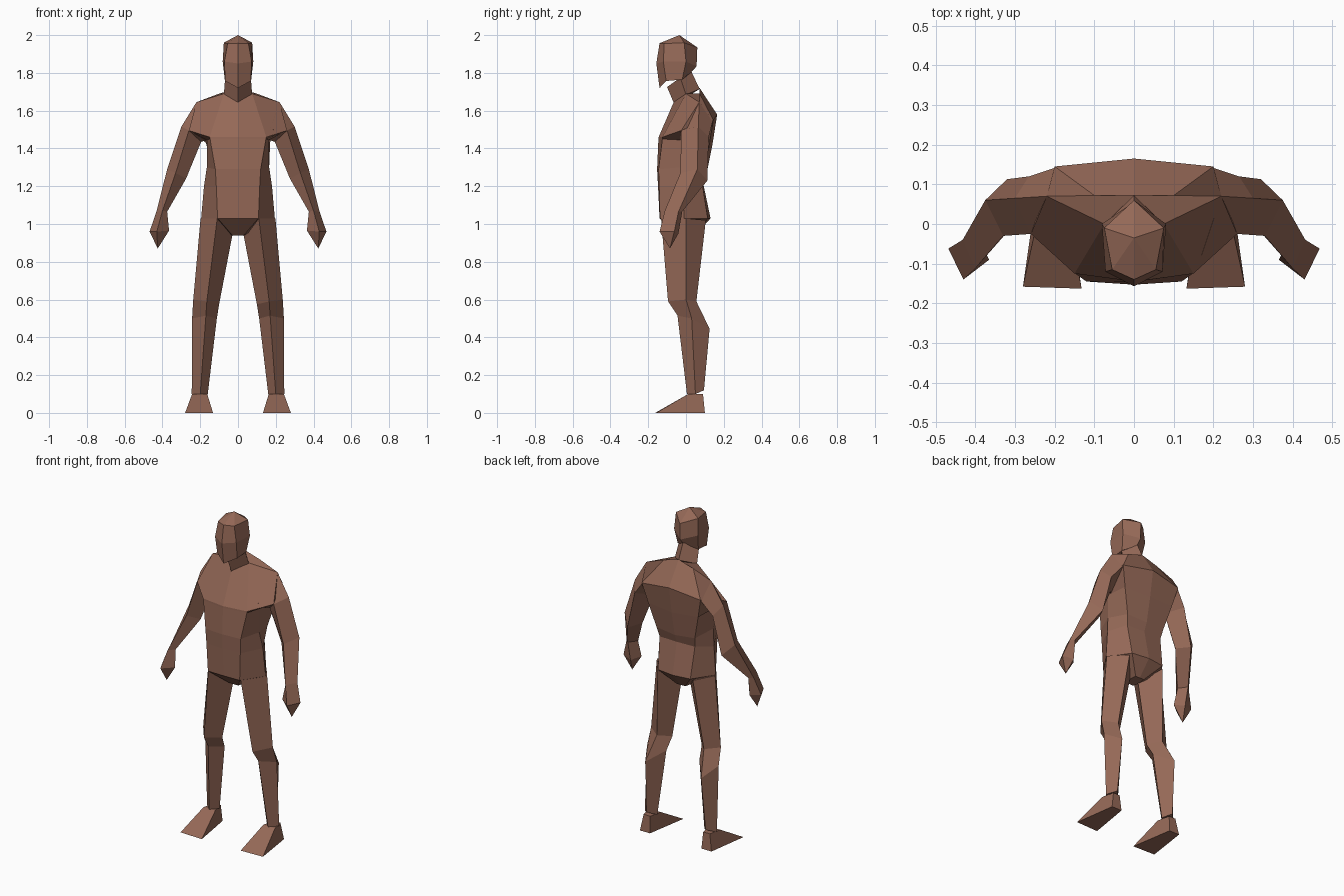
import bpy, bmesh

skin = bpy.data.materials.new("brown skin")
skin.diffuse_color = (0.30, 0.14, 0.095, 1)


def full(half):
    """Complete a half ring (front centre to back centre) by mirroring in x."""
    return half + [(-x, y, z) for x, y, z in reversed(half) if x > 0]


def loft(name, rings, mirror=False):
    """Skin a list of equal rings and cap both ends; a one-point ring is a tip."""
    bm = bmesh.new()
    n = len(rings[0])
    loops = [[bm.verts.new(p) for p in r] for r in rings]
    for a, b in zip(loops, loops[1:]):
        for i in range(n):
            j = (i + 1) % n
            if len(b) == 1:
                bm.faces.new((a[i], a[j], b[0]))
            else:
                bm.faces.new((a[i], a[j], b[j], b[i]))
    for end in (loops[0], loops[-1]):
        if len(end) > 2:
            bm.faces.new(end)
    bmesh.ops.recalc_face_normals(bm, faces=bm.faces)
    me = bpy.data.meshes.new(name)
    bm.to_mesh(me)
    bm.free()
    me.materials.append(skin)
    ob = bpy.data.objects.new(name, me)
    bpy.context.collection.objects.link(ob)
    if mirror:
        ob.modifiers.new("Mirror", 'MIRROR')
    return ob


# Torso: crotch, hips, small of back, waist, armpit, chest, shoulders
loft("torso", [full(r) for r in (
    [(0, -.04, .94), (.03, -.04, .94), (.035, 0, .94), (.03, .05, .94), (0, .05, .94)],
    [(0, -.14, 1.03), (.108, -.138, 1.03), (.195, -.01, 1.03), (.11, .115, 1.03), (0, .13, 1.03)],
    [(0, -.148, 1.2), (.115, -.142, 1.2), (.18, -.015, 1.2), (.12, .085, 1.22), (0, .09, 1.22)],
    [(0, -.153, 1.29), (.12, -.145, 1.29), (.165, -.03, 1.30), (.13, .1, 1.28), (0, .11, 1.27)],
    [(0, -.146, 1.45), (.148, -.125, 1.45), (.165, -.03, 1.445), (.17, .125, 1.43), (0, .14, 1.42)],
    [(0, -.145, 1.46), (.15, -.125, 1.46), (.26, -.025, 1.495), (.2, .145, 1.55), (0, .165, 1.58)],
    [(0, -.065, 1.645), (.075, 0, 1.69), (.22, .07, 1.645), (.1, .072, 1.69), (0, .072, 1.72)],
)])

# Neck
loft("neck", [full(r) for r in (
    [(0, -.06, 1.63), (.075, 0, 1.685), (0, .072, 1.715)],
    [(0, -.10, 1.725), (.068, -.03, 1.775), (0, .025, 1.815)],
)])

# Head: jaw, cheeks, brow, crown
loft("head", [full(r) for r in (
    [(0, -.14, 1.72), (.068, -.105, 1.757), (.07, -.02, 1.765), (0, .025, 1.80)],
    [(0, -.157, 1.85), (.072, -.12, 1.86), (.081, 0, 1.86), (0, .056, 1.835)],
    [(0, -.14, 1.957), (.055, -.115, 1.955), (.075, -.01, 1.96), (0, .06, 1.935)],
    [(0, -.035, 2.0)],
)])

# Arms, ring order front, outer, back, inner: root, shoulder, elbow, wrist, knuckles, tip
loft("arm", [
    [(.17, -.08, 1.50), (.22, .07, 1.645), (.195, .143, 1.55), (.15, -.02, 1.45)],
    [(.26, -.025, 1.495), (.30, .065, 1.515), (.265, .12, 1.46), (.195, .03, 1.435)],
    [(.33, -.03, 1.27), (.375, .06, 1.29), (.32, .113, 1.23), (.275, .03, 1.24)],
    [(.40, -.112, 1.07), (.432, -.04, 1.065), (.41, -.02, 1.065), (.375, -.07, 1.065)],
    [(.43, -.14, .96), (.468, -.062, .96), (.405, -.04, .95), (.365, -.09, .965)],
    [(.425, -.085, .87)],
], mirror=True)

# Legs, same ring order: hip, knee, calf, ankle
loft("leg", [
    [(.11, -.132, 1.03), (.198, 0, 1.03), (.12, .105, 1.02), (.03, 0, .94)],
    [(.165, -.095, .59), (.237, 0, .60), (.16, .055, .59), (.10, -.01, .575)],
    [(.17, -.045, .515), (.243, .03, .50), (.19, .125, .445), (.112, .03, .50)],
    [(.20, .005, .10), (.245, .05, .10), (.20, .095, .12), (.16, .05, .10)],
], mirror=True)

# Feet: ankle cuff down to a wedge-shaped sole
loft("foot", [
    [(.163, .012, .10), (.243, .012, .10), (.225, .09, .10), (.18, .09, .10)],
    [(.132, -.163, 0), (.28, -.158, 0), (.243, .10, 0), (.175, .10, 0)],
], mirror=True)
